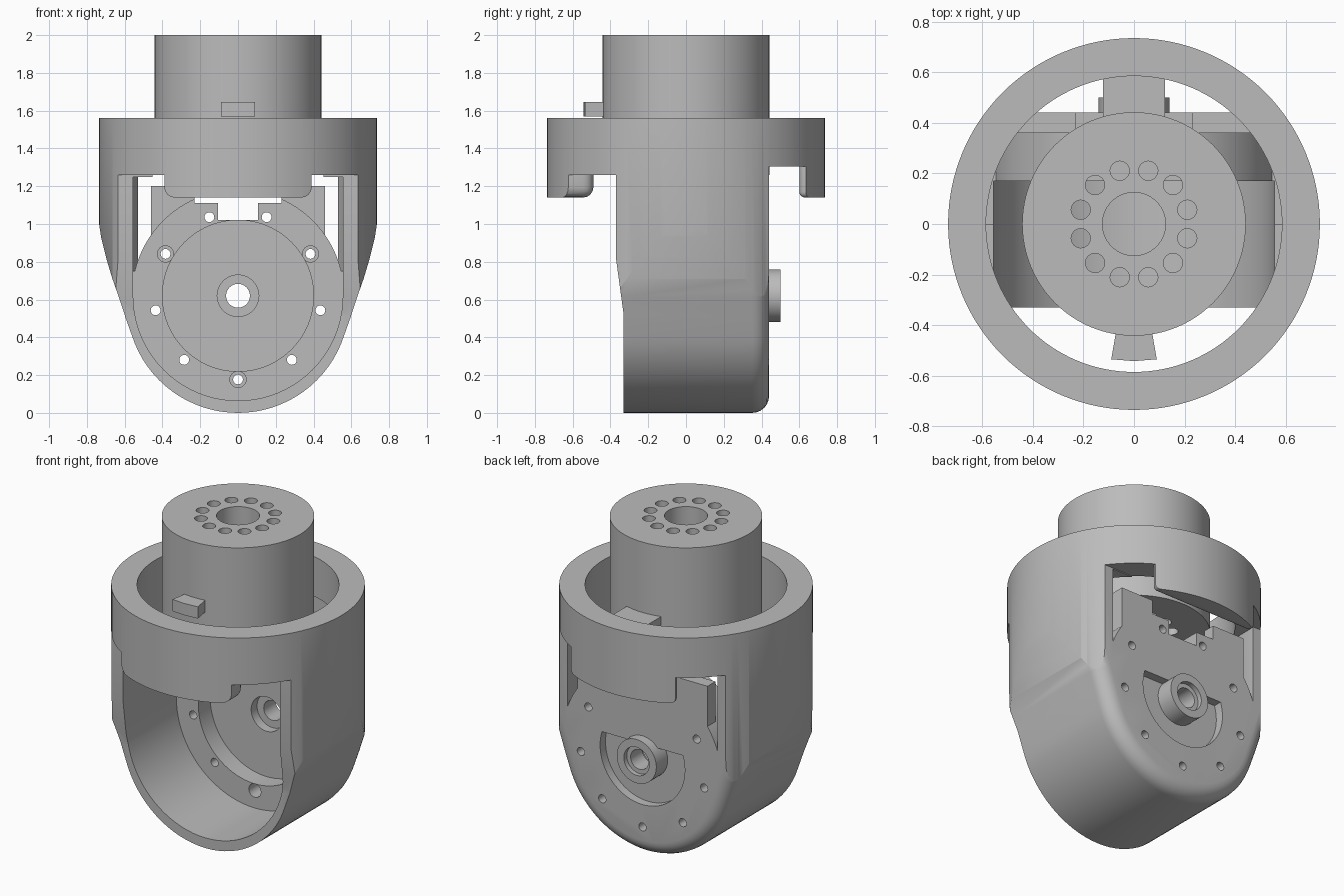
import bpy, bmesh, math
from mathutils import Matrix, Vector

start = bpy.data.objects.get("Cube")
if start:
    bpy.data.objects.remove(start, do_unlink=True)

grey = bpy.data.materials.new("plain grey")
grey.use_nodes = True
grey.diffuse_color = (0.5, 0.5, 0.5, 1)
grey.node_tree.nodes["Principled BSDF"].inputs["Base Color"].default_value = grey.diffuse_color


def finish(bm, name):
    bmesh.ops.recalc_face_normals(bm, faces=bm.faces)
    mesh = bpy.data.meshes.new(name)
    bm.to_mesh(mesh)
    bm.free()
    mesh.materials.append(grey)
    ob = bpy.data.objects.new(name, mesh)
    bpy.context.collection.objects.link(ob)
    return ob


def box(name, lo, hi, bevel=0):
    bm = bmesh.new()
    lo, hi = Vector(lo), Vector(hi)
    size = Matrix.Diagonal((*(hi - lo), 1))
    bmesh.ops.create_cube(bm, size=1, matrix=Matrix.Translation((lo + hi) / 2) @ size)
    if bevel:
        bmesh.ops.bevel(bm, geom=bm.edges[:], offset=bevel, segments=4,
                        profile=0.5, affect='EDGES')
    return finish(bm, name)


def upright(name, r, z0, z1, n=96, x=0, y=0):
    bm = bmesh.new()
    bmesh.ops.create_cone(bm, cap_ends=True, segments=n, radius1=r, radius2=r,
                          depth=z1 - z0, matrix=Matrix.Translation((x, y, (z0 + z1) / 2)))
    return finish(bm, name)


def lying(name, r, y0, y1, x=0, z=0.62, n=64):
    """Cylinder whose axis runs front to back."""
    bm = bmesh.new()
    place = Matrix.Translation((x, (y0 + y1) / 2, z)) @ Matrix.Rotation(math.pi / 2, 4, 'X')
    bmesh.ops.create_cone(bm, cap_ends=True, segments=n, radius1=r, radius2=r,
                          depth=y1 - y0, matrix=place)
    return finish(bm, name)


def extrude(name, points, vec, bevel=0):
    """Flat outline pushed along vec, with its far rim rounded if asked."""
    bm = bmesh.new()
    face = bm.faces.new([bm.verts.new(p) for p in points])
    new = bmesh.ops.extrude_face_region(bm, geom=[face])["geom"]
    moved = [v for v in new if isinstance(v, bmesh.types.BMVert)]
    bmesh.ops.translate(bm, verts=moved, vec=vec)
    if bevel:
        rim = [e for e in bm.edges if all(v in moved for v in e.verts)]
        bmesh.ops.bevel(bm, geom=rim, offset=bevel, segments=6,
                        profile=0.5, affect='EDGES')
    return finish(bm, name)


def combine(ob, tool, operation):
    mod = ob.modifiers.new(operation.lower(), 'BOOLEAN')
    mod.operation, mod.solver, mod.object = operation, 'EXACT', tool
    bpy.context.view_layer.objects.active = ob
    bpy.ops.object.modifier_apply(modifier=mod.name)
    bpy.data.objects.remove(tool, do_unlink=True)


def add(ob, tool):
    combine(ob, tool, 'UNION')


def cut(ob, tool):
    combine(ob, tool, 'DIFFERENCE')


# Egg-shaped lower shell: round below, widening upward, rounded at the back
half = [(0.59 * math.sin(a), 0.59 - 0.59 * math.cos(a))
        for a in (math.radians(4.5 * i) for i in range(1, 17))]
half += [(0.594, 0.50), (0.63, 0.61), (0.665, 0.71), (0.695, 0.81), (0.725, 0.93),
         (0.75, 1.1), (0.78, 1.45)]
outline = [(0, 0)] + half + [(-x, z) for x, z in reversed(half)]
housing = extrude("housing", [(x, -0.37, z) for x, z in outline], (0, 0.81, 0), 0.09)

# Lower front edge is set slightly back
side = [(-0.5, -0.1), (-0.33, -0.1), (-0.33, 0.52), (-0.371, 0.82), (-0.5, 0.82)]
cut(housing, extrude("front_trim", [(-1, y, z) for y, z in side], (2, 0, 0)))

# Collar slabs with hanging front and back skirts, trimmed round together
add(housing, box("collar_front", (-1, -1, 1.26), (1, 0.1, 1.56)))
add(housing, box("collar_back", (-1, 0.05, 1.305), (1, 1, 1.56)))
add(housing, box("skirt_front", (-0.39, -1, 1.14), (0.39, -0.49, 1.5), 0.055))
add(housing, box("skirt_back", (-0.37, 0.6, 1.14), (0.37, 1, 1.5), 0.03))
combine(housing, upright("outer_round", 0.735, -0.2, 1.56, 128), 'INTERSECT')

# Cavity open to the front
arc = [(0.555 * math.cos(a), 0.62 + 0.555 * math.sin(a))
       for a in (math.pi + math.pi * i / 40 for i in range(41))]
cavity = arc + [(0.555, 1.25), (-0.555, 1.25)]
cut(housing, extrude("cavity", [(x, -0.42, z) for x, z in cavity], (0, 0.59, 0)))

# Bore from above, deeper at the rear, leaving the round back plate standing
bore = upright("bore", 0.585, 0.75, 1.7, 128)
cut(bore, box("front_limit", (-1, -1, 0.5), (1, 0, 1.12)))
add(bore, box("side_gap", (-0.53, 0.2, 0.76), (0.53, 0.6, 1.3)))
cut(bore, lying("plate_keep", 0.562, 0.165, 0.7, n=96))
cut(bore, box("block_keep", (-0.46, 0.36, 0.7), (0.46, 0.7, 1.2)))
cut(housing, bore)
cut(housing, box("plate_step", (-0.23, 0.1, 1.11), (0.23, 0.58, 1.25)))
cut(housing, box("plate_notch", (-0.105, 0.1, 1.02), (0.105, 0.58, 1.25)))

# Front pocket, half-moon recess at the back, and the hub
cut(housing, lying("pocket", 0.4, 0.1, 0.29, n=96))
moon = lying("half_moon", 0.30, 0.385, 0.6)
cut(moon, box("moon_top", (-1, 0, 0.71), (1, 1, 2)))
cut(housing, moon)
add(housing, lying("hub", 0.14, 0.35, 0.50))
cut(housing, lying("hub_front_seat", 0.11, 0.2, 0.35))
cut(housing, lying("hub_back_seat", 0.09, 0.47, 0.6))
cut(housing, lying("hub_hole", 0.063, 0.1, 0.7))

# Ring of screw holes, every third one with a wider seat
for i in range(9):
    a = math.radians(40 * i)
    x, z = 0.443 * math.sin(a), 0.62 - 0.443 * math.cos(a)
    cut(housing, lying("screw_hole", 0.026, 0.1, 0.6, x, z, 20))
    if i % 3 == 0:
        cut(housing, lying("screw_seat", 0.043, 0.1, 0.27, x, z, 24))

# Bridge joining the collar to the inner column
add(housing, box("bridge", (-0.122, 0.40, 1.305), (0.122, 0.65, 1.55)))

# Inner column with a centre hole and a ring of bolt holes
column = upright("column", 0.442, 1.26, 2.0, 96)
cut(column, upright("centre_hole", 0.125, 1.1, 2.1, 48))
for i in range(12):
    a = math.radians(15 + 30 * i)
    cut(column, upright("bolt_hole", 0.038, 1.1, 2.1, 24,
                        0.218 * math.cos(a), 0.218 * math.sin(a)))

# Small wedge tab on the front of the column
tab = [(-0.07, -0.42), (-0.09, -0.535), (0, -0.542), (0.09, -0.535), (0.07, -0.42)]
extrude("column_tab", [(x, y, 1.57) for x, y in tab], (0, 0, 0.075))

# Smooth the round surfaces, keep the edges sharp
for ob in bpy.context.scene.objects:
    ob.select_set(ob.type == 'MESH')
bpy.context.view_layer.objects.active = housing
bpy.ops.object.shade_smooth_by_angle(angle=math.radians(30))
